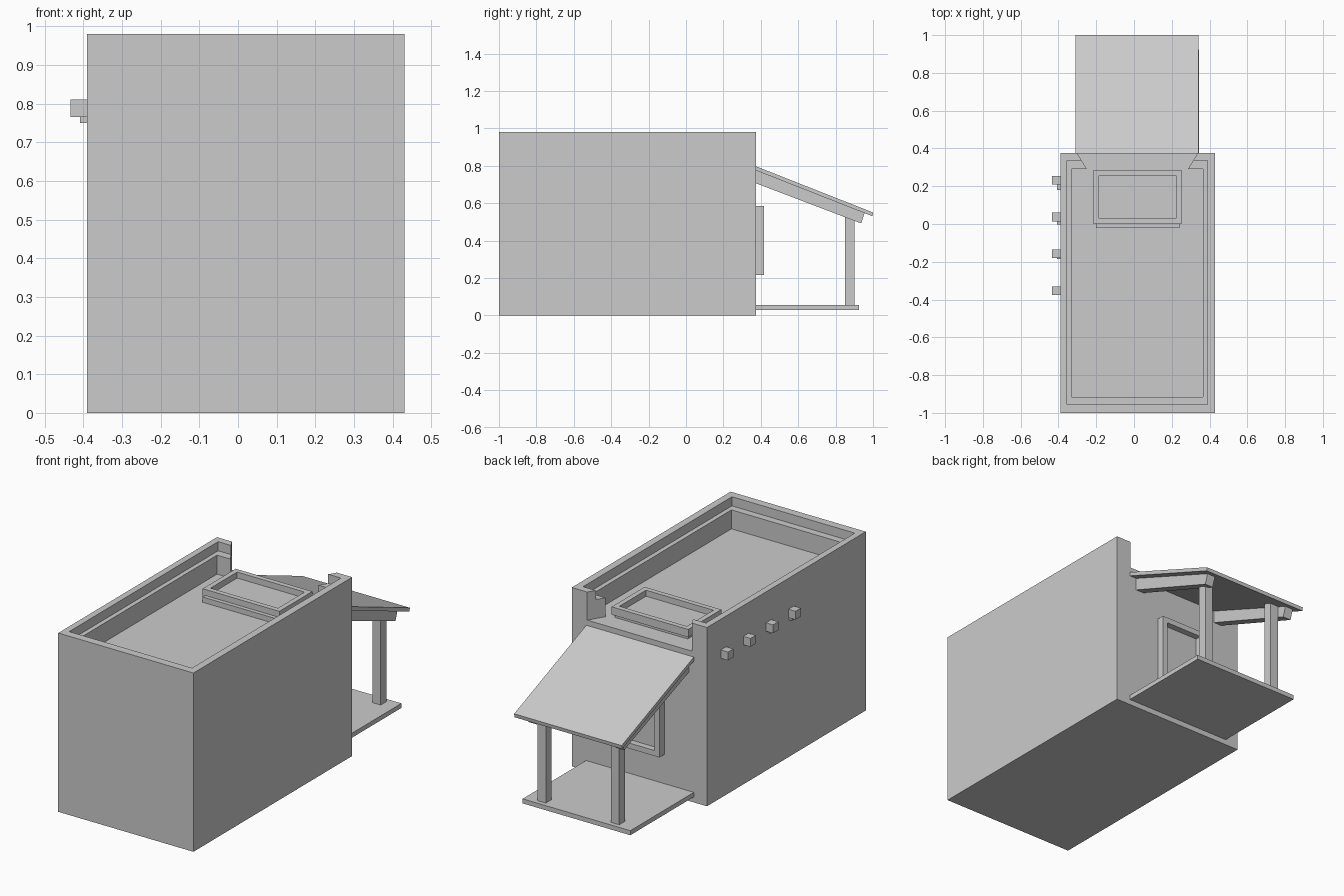
import bpy
import bmesh
from mathutils import Vector

old = bpy.data.objects.get("Cube")
if old:
    bpy.data.objects.remove(old, do_unlink=True)

plaster = bpy.data.materials.new("light_grey_plaster")
plaster.use_nodes = True
GREY = (0.6, 0.6, 0.6, 1)
plaster.diffuse_color = GREY
plaster.node_tree.nodes["Principled BSDF"].inputs["Base Color"].default_value = GREY


def finish(name, bm):
    bmesh.ops.recalc_face_normals(bm, faces=bm.faces[:])
    mesh = bpy.data.meshes.new(name)
    bm.to_mesh(mesh)
    bm.free()
    mesh.materials.append(plaster)
    obj = bpy.data.objects.new(name, mesh)
    bpy.context.collection.objects.link(obj)
    return obj


def prism(name, points, shift):
    """Extrude a closed outline of 3D points along a vector."""
    bm = bmesh.new()
    face = bm.faces.new([bm.verts.new(p) for p in points])
    ext = bmesh.ops.extrude_face_region(bm, geom=[face], use_keep_orig=True)
    verts = [g for g in ext["geom"] if isinstance(g, bmesh.types.BMVert)]
    bmesh.ops.translate(bm, verts=verts, vec=shift)
    return finish(name, bm)


def box(name, x, y, z):
    outline = [(x[i], y[j], z[0]) for i, j in ((0, 0), (1, 0), (1, 1), (0, 1))]
    return prism(name, outline, (0, 0, z[1] - z[0]))


def tray(name, x, y, z, direction, rim, depth):
    """Box with one side inset and pushed in, leaving a raised rim."""
    obj = box(name, x, y, z)
    bm = bmesh.new()
    bm.from_mesh(obj.data)
    d = Vector(direction)
    face = max(bm.faces, key=lambda f: f.normal.dot(d))
    bmesh.ops.inset_region(bm, faces=[face], thickness=rim, use_even_offset=True)
    # Second ring becomes the upright inner wall
    ext = bmesh.ops.extrude_discrete_faces(bm, faces=[face])
    bmesh.ops.translate(bm, verts=ext["faces"][0].verts[:], vec=-d * depth)
    bmesh.ops.remove_doubles(bm, verts=bm.verts[:], dist=0.0001)
    bmesh.ops.recalc_face_normals(bm, faces=bm.faces[:])
    bm.to_mesh(obj.data)
    bm.free()
    return obj


def cut(target, cutter):
    cutter.hide_render = True
    cutter.hide_viewport = True
    mod = target.modifiers.new(cutter.name, "BOOLEAN")
    mod.operation = "DIFFERENCE"
    mod.solver = "EXACT"
    mod.object = cutter


# Main building with sunken roof, stepped parapet and a splayed gap at the back
DECK = 0.826
house = box("house_body", (-0.39, 0.43), (-1, 0.375), (0, 0.98))
cut(house, box("roof_well_cutter", (-0.33, 0.365), (-0.915, 0.29), (DECK, 1.1)))
cut(house, box("parapet_ledge_cutter", (-0.355, 0.39), (-0.955, 0.335), (0.93, 1.1)))
gap = [(-0.226, 0.25), (0.261, 0.25), (0.352, 0.4), (-0.315, 0.4)]
cut(house, prism("parapet_gap_cutter", [(x, y, DECK) for x, y in gap], (0, 0, 0.3)))

# Roof hatch on its curb
box("hatch_curb", (-0.2, 0.24), (-0.022, 0.27), (DECK - 0.005, 0.855))
tray("hatch_rim", (-0.214, 0.251), (0, 0.286), (0.845, 0.888), (0, 0, 1), 0.028, 0.033)

# Beam ends along the right wall, with smaller pegs beneath
for i in range(4):
    y = 0.232 - i * 0.195
    box(f"beam_end_{i + 1}", (-0.433, -0.385), (y - 0.023, y + 0.023), (0.765, 0.811))
    y = 0.195 - i * 0.182
    box(f"beam_peg_{i + 1}", (-0.408, -0.385), (y - 0.015, y + 0.015), (0.75, 0.766))

# Back window
tray("window_frame", (-0.132, 0.153), (0.37, 0.418), (0.215, 0.585), (0, 1, 0), 0.03, 0.035)

# Porch: floor, sloping roof, rafters and posts
box("porch_floor", (-0.31, 0.343), (0.37, 0.925), (0.03, 0.055))
roof = [(0.374, 0.797), (1.0, 0.55), (0.997, 0.53), (0.374, 0.775)]
prism("porch_roof", [(-0.31, y, z) for y, z in roof], (0.652, 0, 0))
rafter = [(0.374, 0.778), (0.955, 0.549), (0.936, 0.492), (0.374, 0.706)]
for side, rafter_x, post_x in (("right", -0.28, -0.225), ("left", 0.25, 0.22)):
    prism(f"{side}_rafter", [(rafter_x, y, z) for y, z in rafter], (0.05, 0, 0))
    post = [(0.85, 0.05), (0.9, 0.05), (0.9, 0.575), (0.85, 0.595)]
    prism(f"{side}_post", [(post_x, y, z) for y, z in post], (0.05, 0, 0))
